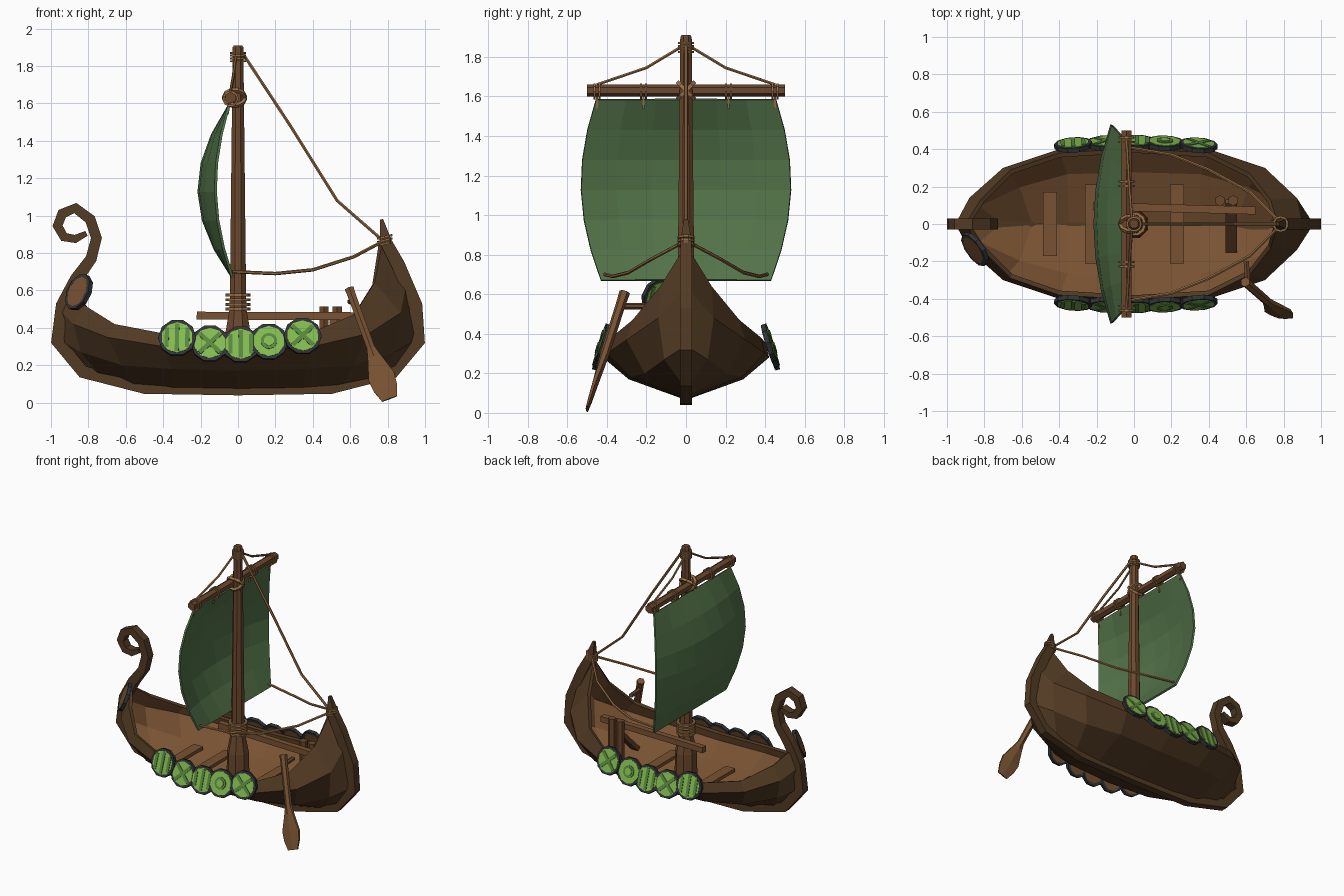
import bpy, bmesh, math
from mathutils import Vector, Matrix

if "Cube" in bpy.data.objects:
    bpy.data.objects.remove(bpy.data.objects["Cube"])


def material(name, r, g, b):
    m = bpy.data.materials.new(name)
    m.diffuse_color = (r, g, b, 1)
    m.use_nodes = True
    m.node_tree.nodes["Principled BSDF"].inputs["Base Color"].default_value = m.diffuse_color
    return m


HULL = material("dark_wood", .085, .043, .017)
WOOD = material("wood", .19, .085, .032)
MAST = material("mast_wood", .15, .065, .026)
ROPE = material("rope", .32, .16, .06)
SAIL = material("sail_cloth", .085, .17, .065)
GREEN = material("shield_green", .23, .5, .08)
DARKGREEN = material("shield_dark_green", .1, .25, .05)
IRON = material("iron", .03, .033, .036)


def finish(name, bm, *mats):
    bmesh.ops.recalc_face_normals(bm, faces=bm.faces)
    me = bpy.data.meshes.new(name)
    bm.to_mesh(me)
    bm.free()
    for m in mats:
        me.materials.append(m)
    ob = bpy.data.objects.new(name, me)
    bpy.context.collection.objects.link(ob)
    return ob


def sweep(name, pts, sizes, n, mat, ref=(0, 1, 0), closed=False):
    """Sweep an n-gon along pts; sizes are (half width, half width along ref)."""
    pts = [Vector(p) for p in pts]
    if not isinstance(sizes, list):
        sizes = [(sizes, sizes)] * len(pts)
    bm, rings, k = bmesh.new(), [], len(pts)
    for i, p in enumerate(pts):
        a = pts[(i - 1) % k] if closed else pts[max(i - 1, 0)]
        b = pts[(i + 1) % k] if closed else pts[min(i + 1, k - 1)]
        t = (b - a).normalized()
        r = Vector(ref)
        v = (r - t * r.dot(t)).normalized()
        u = t.cross(v)
        f = 1 / math.cos(math.pi / n)
        angs = [(j + .5) * 2 * math.pi / n for j in range(n)]
        rings.append([bm.verts.new(p + u * math.cos(g) * f * sizes[i][0] + v * math.sin(g) * f * sizes[i][1])
                      for g in angs])
    for i in range(k if closed else k - 1):
        r0, r1 = rings[i], rings[(i + 1) % k]
        for j in range(n):
            bm.faces.new((r0[j], r0[(j + 1) % n], r1[(j + 1) % n], r1[j]))
    if not closed:
        bm.faces.new(rings[0])
        bm.faces.new(rings[-1])
    return finish(name, bm, mat)


def frame(loc, normal):
    q = Vector(normal).to_track_quat('Z', 'Y')
    return Matrix.Translation(loc) @ q.to_matrix().to_4x4()


def ring(name, loc, axis, r, thick, mat, n=10):
    m = frame(loc, axis)
    pts = [m @ Vector((r * math.cos(a), r * math.sin(a), 0)) for a in [i * 2 * math.pi / n for i in range(n)]]
    return sweep(name, pts, thick, 4, mat, axis, True)


def box(name, size, m, mat):
    bm = bmesh.new()
    bmesh.ops.create_cube(bm, size=1, matrix=m @ Matrix.Diagonal((*size, 1)))
    return finish(name, bm, mat)


def disc(name, r, depth, m, mat, n=10, r2=None):
    bm = bmesh.new()
    bmesh.ops.create_cone(bm, cap_ends=True, segments=n, radius1=r, radius2=r2 or r, depth=depth, matrix=m)
    return finish(name, bm, mat)


# Hull shell: rows of points from bow to stern, mirrored across the keel
sheer = [(-.9, 0, .62), (-.82, .13, .52), (-.66, .29, .42), (-.4, .38, .37), (0, .405, .35),
         (.4, .38, .38), (.62, .27, .47), (.73, .13, .64), (.77, 0, .85)]
chine = [(-.955, 0, .5), (-.88, .14, .42), (-.7, .3, .35), (-.4, .4, .3), (0, .42, .28),
         (.4, .4, .3), (.7, .3, .37), (.87, .14, .48), (.9, 0, .64)]
bilge = [(-.96, 0, .34), (-.84, .11, .27), (-.62, .21, .2), (-.36, .28, .18), (0, .29, .17)]
keel = [(-.84, 0, .17), (-.72, 0, .12), (-.55, 0, .085), (-.35, 0, .07), (0, 0, .065)]
flip = lambda row: row + [(-x, y, z) for x, y, z in row[-2::-1]]
rows = [sheer, chine, flip(bilge), flip(keel)]
bm = bmesh.new()
for s in (1, -1):
    g = [[bm.verts.new((x, s * y, z)) for x, y, z in row] for row in rows]
    for a, b in zip(g, g[1:]):
        for i in range(8):
            bm.faces.new((a[i], a[i + 1], b[i + 1], b[i]))
bmesh.ops.remove_doubles(bm, verts=bm.verts, dist=.001)
hull = finish("hull", bm, HULL, WOOD)
mod = hull.modifiers.new("planks", 'SOLIDIFY')
mod.thickness, mod.offset, mod.material_offset = .025, -1, 1

# Keel with curled bow and pointed stern post
spine = [(-.81, .905, .014), (-.87, .875, .022), (-.93, .885, .025), (-.965, .945, .027), (-.94, 1.01, .028),
         (-.87, 1.04, .028), (-.79, .98, .029), (-.757, .88, .029), (-.785, .77, .03), (-.865, .66, .034),
         (-.94, .52, .034), (-.965, .33, .036), (-.83, .165, .034), (-.5, .075, .028), (0, .065, .026),
         (.5, .075, .028), (.83, .165, .034), (.965, .33, .036), (.95, .52, .036), (.855, .74, .036),
         (.79, .86, .032), (.768, .98, .008)]
widths = [.03] * 20 + [.028, .01]
sweep("keel_and_stems", [(x, 0, z) for x, z, w in spine], [(w, b) for (x, z, w), b in zip(spine, widths)], 4, HULL)

# Floor planks
for x, h in ((-.45, .17), (-.225, .21), (.23, .21)):
    box("floor_plank", (.075, 2 * h, .025), Matrix.Translation((x, 0, .205)), WOOD)

# Spare beam resting on a slanted brace and two pegs
sweep("spare_beam", [(-.22, .095, .465), (.65, .072, .462)], [(.021, .021)] * 2, 4, WOOD)
sweep("beam_brace", [(.52, .12, .44), (.52, -.14, .19)], [(.03, .016)] * 2, 4, MAST)
for x in (.46, .53):
    sweep("beam_peg", [(x, .125, .19), (x, .125, .515)], .025, 6, MAST)

# Mast
sweep("mast", [(0, 0, z) for z in (.15, .36, .5, .6, 1.78, 1.9, 1.91)],
      [(r, r) for r in (.075, .07, .045, .043, .03, .029, .022)], 8, MAST)
for z in (.5, .525, .55, .575):
    ring("mast_foot_lashing", (0, 0, z), (0, 0, 1), .058, .008, ROPE)
for z in (1.825, 1.84, 1.855, 1.87):
    ring("mast_top_lashing", (0, 0, z), (0, 0, 1), .037, .005, ROPE)

# Yard and its lashings
sweep("yard", [(-.04, -.5, 1.63), (-.04, .5, 1.63)], .027, 6, MAST, (0, 0, 1))
for s in (1, -1):
    ring("yard_cross_lashing", (-.018, 0, 1.63), (0, 1, s), .058, .009, ROPE)
    for y in (.45, .215):
        for d in (-.012, .012):
            ring("sail_tie", (-.04, s * y + d, 1.625), (0, 1, 0), .038, .005, ROPE)
        sweep("sail_tie_tail", [(-.045, s * y, 1.6), (-.055, s * y, 1.54)], .005, 4, ROPE)

# Billowing sail
bm = bmesh.new()
NY, NZ = 6, 6
grid = []
for j in range(NZ + 1):
    v = j / NZ
    belly = math.sin(math.pi * v) ** .9
    half = .43 + .025 * v + .088 * belly
    row = []
    for i in range(NY + 1):
        u = i / NY * 2 - 1
        row.append(bm.verts.new((-.03 - .02 * v - belly * (.08 + .09 * (1 - u * u)), u * half, .67 + .915 * v)))
    grid.append(row)
for a, b in zip(grid, grid[1:]):
    for i in range(NY):
        bm.faces.new((a[i], a[i + 1], b[i + 1], b[i]))
sail = finish("sail", bm, SAIL)
mod = sail.modifiers.new("cloth", 'SOLIDIFY')
mod.thickness, mod.offset = .014, 0

# Rigging
sweep("back_stay", [(.03, 0, 1.86), (.28, 0, 1.48), (.53, 0, 1.08), (.77, 0, .87)], .008, 6, ROPE)
for s in (1, -1):
    sweep("yard_lift", [(-.01, 0, 1.865), (-.025, s * .2, 1.745), (-.04, s * .45, 1.66)], .007, 6, ROPE, (1, 0, 0))
    sweep("sail_sheet", [(-.03, s * .41, .7), (.2, s * .37, .69), (.4, s * .29, .71), (.62, s * .17, .78),
                         (.77, s * .02, .86)], .008, 6, ROPE, (0, 0, 1))
for z in (.85, .868, .886):
    ring("stern_lashing", (.785, 0, z), (-.25, 0, 1), .038, .006, ROPE)


def shield(loc, normal, style):
    m = frame(loc, normal)
    at = lambda x, y, z, a=0: m @ Matrix.Translation((x, y, z)) @ Matrix.Rotation(a, 4, 'Z')
    disc("shield_front", .085, .014, at(0, 0, .007), GREEN)
    disc("shield_back", .085, .012, at(0, 0, -.006), WOOD)
    ring("shield_rim", loc, normal, .09, .012, IRON)
    if style == "bars":
        for x, h in ((-.055, .11), (0, .155), (.055, .11)):
            box("shield_bar", (.022, h, .006), at(x, 0, .015), DARKGREEN)
    elif style == "cross":
        for a in (.8, -.8):
            box("shield_cross", (.024, .155, .006), at(0, 0, .015, a), DARKGREEN)
    else:
        disc("shield_boss", .045, .006, at(0, 0, .016), DARKGREEN)
        disc("shield_boss_centre", .028, .01, at(0, 0, .018), GREEN)


# Shields along both sides and one hung reversed at the bow
for s in (1, -1):
    for x, z, style in ((-.325, .345, "bars"), (-.15, .315, "cross"), (.015, .31, "bars"),
                        (.165, .325, "boss"), (.345, .355, "cross")):
        shield((x, s * (.435 - .12 * x * x), z), (.22 * x, s * .95, .3), style)
shield((-.85, -.135, .59), (.74, .52, -.36), "bars")

# Steering oar and its peg
top, tip = Vector((.595, -.31, .61)), Vector((.81, -.5, .02))
profile = [(0, .024, .024), (.07, .022, .022), (.54, .022, .02), (.62, .036, .018), (.8, .072, .013),
           (.9, .065, .011), (1, .042, .007)]
sweep("steering_oar", [top.lerp(tip, t) for t, a, b in profile], [(a, b) for t, a, b in profile], 6, WOOD)
sweep("oar_peg", [(.6, -.2, .54), (.61, -.33, .54)], .014, 6, MAST, (0, 0, 1))
